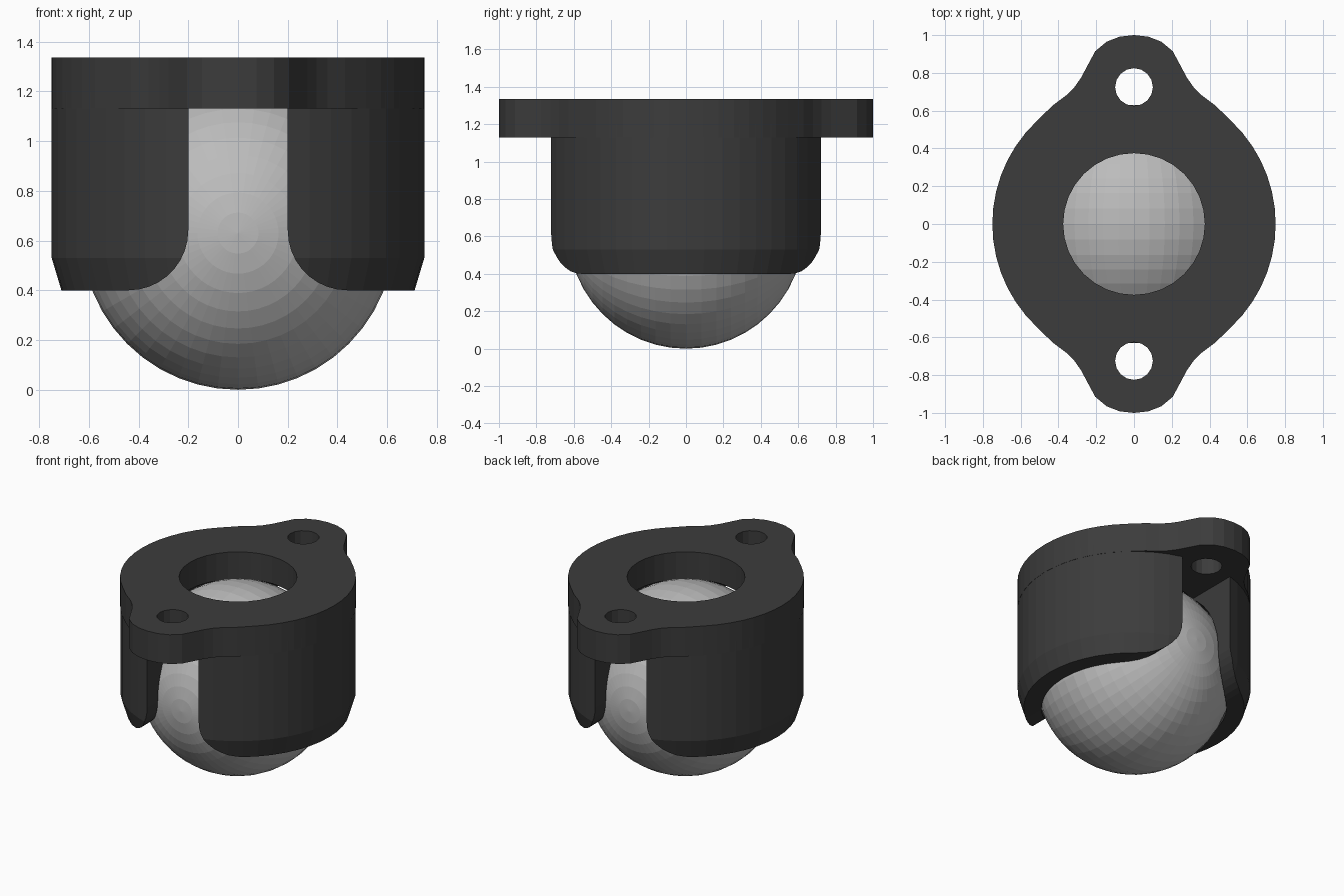
import bpy, bmesh
from math import sin, cos, pi, radians, atan2
from mathutils import Matrix

if "Cube" in bpy.data.objects:
    bpy.data.objects.remove(bpy.data.objects["Cube"])

R, Z_RIM, Z_PLATE, Z_TOP = 0.75, 0.4, 1.13, 1.335
BALL_R = 0.63


def to_object(name, bm):
    bmesh.ops.recalc_face_normals(bm, faces=bm.faces)
    mesh = bpy.data.meshes.new(name)
    bm.to_mesh(mesh)
    bm.free()
    obj = bpy.data.objects.new(name, mesh)
    bpy.context.collection.objects.link(obj)
    return obj


def extrude(name, points, direction):
    bm = bmesh.new()
    face = bm.faces.new([bm.verts.new(p) for p in points])
    new = bmesh.ops.extrude_face_region(bm, geom=[face])["geom"]
    bmesh.ops.translate(bm, vec=direction,
                        verts=[v for v in new if isinstance(v, bmesh.types.BMVert)])
    return to_object(name, bm)


def cone(name, r1, r2, z1, z2, sides, y=0):
    bm = bmesh.new()
    bmesh.ops.create_cone(bm, cap_ends=True, segments=sides, radius1=r1, radius2=r2,
                          depth=z2 - z1, matrix=Matrix.Translation((0, y, (z1 + z2) / 2)))
    return to_object(name, bm)


def sphere(name, r):
    # poles lie on the y axis
    bm = bmesh.new()
    bmesh.ops.create_uvsphere(bm, u_segments=48, v_segments=24, radius=r,
                              matrix=Matrix.Translation((0, 0, BALL_R)) @ Matrix.Rotation(pi / 2, 4, 'X'))
    return to_object(name, bm)


def boolean(target, tool, operation):
    mod = target.modifiers.new(operation, 'BOOLEAN')
    mod.object, mod.operation, mod.solver = tool, operation, 'EXACT'
    bpy.context.view_layer.objects.active = target
    bpy.ops.object.modifier_apply(modifier=mod.name)
    bpy.data.objects.remove(tool)


def paint(obj, value):
    mat = bpy.data.materials.new(obj.name + "_colour")
    mat.diffuse_color = (value, value, value, 1)
    mat.use_nodes = True
    mat.node_tree.nodes["Principled BSDF"].inputs["Base Color"].default_value = mat.diffuse_color
    obj.data.materials.clear()
    obj.data.materials.append(mat)


# Mounting plate outline: one quarter, mirrored to all four
ear = [(0.43, 0.628), (0.36, 0.68), (0.315, 0.725), (0.28, 0.775), (0.24, 0.85),
       (0.205, 0.915), (0.145, 0.965), (0.075, 0.992)]
end = atan2(0.545, 0.515)
quarter = [(R * cos(end * i / 7), R * sin(end * i / 7)) for i in range(8)] + ear
half = quarter + [(0, 1)] + [(-x, y) for x, y in reversed(quarter)]
outline = half + [(x, -y) for x, y in reversed(half[1:-1])]
housing = extrude("housing", [(x, y, Z_PLATE) for x, y in outline], (0, 0, Z_TOP - Z_PLATE))

# Cup body with tapered lower edge: lathed as a stepped solid
bm = bmesh.new()
sides = 48
rings = [[bm.verts.new((r * cos(2 * pi * i / sides), r * sin(2 * pi * i / sides), z))
          for i in range(sides)]
         for r, z in [(0.71, Z_RIM), (R - 0.001, 0.53), (R - 0.001, 1.2)]]
for low, high in zip(rings, rings[1:]):
    for i in range(sides):
        j = (i + 1) % sides
        bm.faces.new((low[i], low[j], high[j], high[i]))
bm.faces.new(rings[0])
bm.faces.new(rings[-1])
body = to_object("body", bm)

# Front-to-back slot that flares out at the rim
flare = [(0.44 - 0.24 * cos(radians(a)), 0.64 - 0.24 * sin(radians(a)))
         for a in range(0, 91, 10)]
side = [(0.2, 1.3)] + flare + [(0.44, 0.3)]
slot = side + [(-x, z) for x, z in reversed(side)]
boolean(body, extrude("slot_cutter", [(x, -1.2, z) for x, z in slot], (0, 2.4, 0)), 'DIFFERENCE')
boolean(housing, body, 'UNION')

# Ball socket, top opening and screw holes
boolean(housing, sphere("socket_cutter", BALL_R + 0.008), 'DIFFERENCE')
boolean(housing, cone("opening_cutter", 0.375, 0.375, 0.9, 1.5, 32), 'DIFFERENCE')
for y in (-0.725, 0.725):
    boolean(housing, cone("screw_cutter", 0.1, 0.1, 1.0, 1.5, 16, y), 'DIFFERENCE')
paint(housing, 0.045)

# Rolling ball
ball = sphere("ball", BALL_R)
paint(ball, 0.5)
